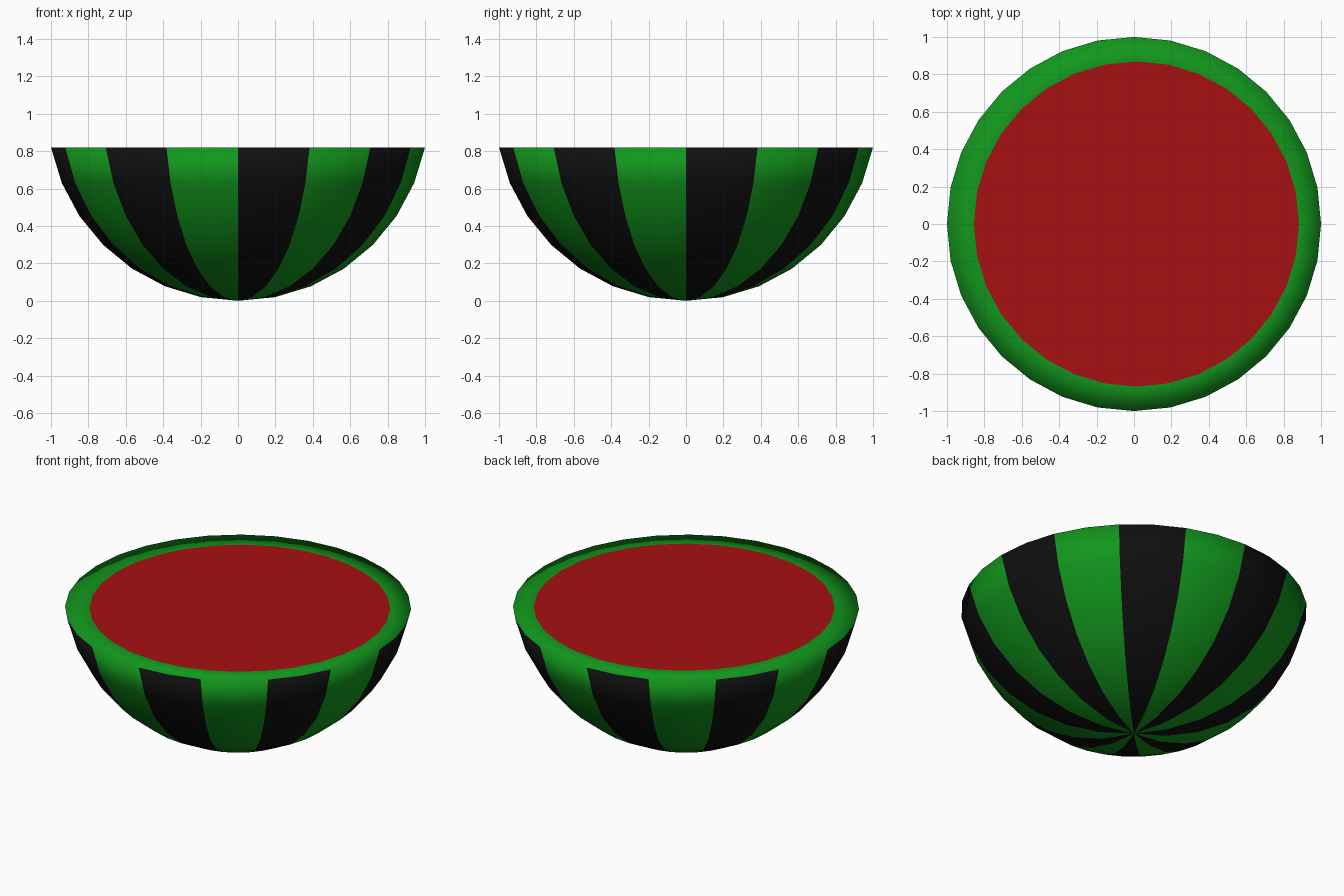
import bpy, bmesh
from math import sin, cos, pi

if "Cube" in bpy.data.objects:
    bpy.data.objects.remove(bpy.data.objects["Cube"])

SEG = 32
K = 1 / sin(7 * pi / 16)      # scale so the open rim has radius 1
TOP = K * (1 - cos(7 * pi / 16))


def material(name, color):
    m = bpy.data.materials.new(name)
    m.diffuse_color = (*color, 1)
    m.use_nodes = True
    m.node_tree.nodes["Principled BSDF"].inputs["Base Color"].default_value = m.diffuse_color
    return m


def ring(bm, r, z, cx=0.0):
    return [bm.verts.new((cx + r * cos(2 * pi * i / SEG), r * sin(2 * pi * i / SEG), z))
            for i in range(SEG)]


def finish(bm, name, mats, smooth):
    for f in bm.faces:
        f.smooth = smooth
    me = bpy.data.meshes.new(name)
    bm.to_mesh(me)
    bm.free()
    for m in mats:
        me.materials.append(m)
    ob = bpy.data.objects.new(name, me)
    bpy.context.collection.objects.link(ob)
    return ob


green = material("rind_green", (0.006, 0.31, 0.012))
black = material("stripe_black", (0.005, 0.005, 0.005))
red = material("flesh_red", (0.39, 0.005, 0.006))

# Striped rind: lower sphere rings, alternating two-segment stripes
bm = bmesh.new()
pole = bm.verts.new((0, 0, 0))
rings = [ring(bm, K * sin(j * pi / 16), K * (1 - cos(j * pi / 16))) for j in range(1, 8)]
for i in range(SEG):
    n = (i + 1) % SEG
    stripe = 1 if (i // 2) % 2 == 0 else 0
    bm.faces.new((pole, rings[0][n], rings[0][i])).material_index = stripe
    for a, b in zip(rings, rings[1:]):
        bm.faces.new((a[i], a[n], b[n], b[i])).material_index = stripe

# Flat green rim, its inner edge slightly off centre
inner = ring(bm, 0.869, TOP, 0.013)
for i in range(SEG):
    n = (i + 1) % SEG
    bm.faces.new((rings[-1][i], rings[-1][n], inner[n], inner[i]))
finish(bm, "rind", [green, black], True)

# Red cut face
bm = bmesh.new()
bm.faces.new(ring(bm, 0.869, TOP, 0.013))
finish(bm, "flesh", [red], False)
